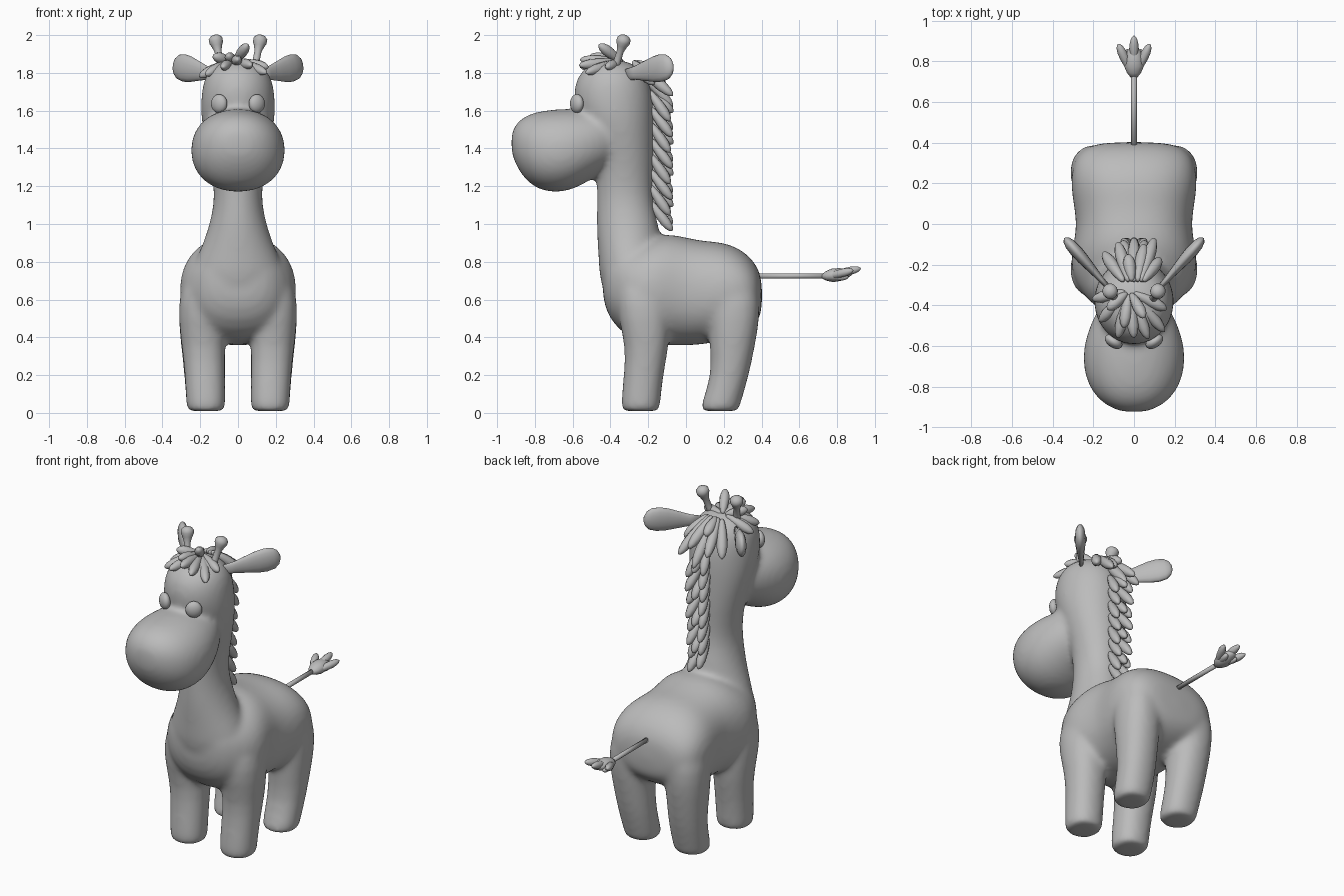
import bpy, bmesh, math
from mathutils import Vector

grey = bpy.data.materials.new("plain_grey")
grey.diffuse_color = (0.5, 0.5, 0.5, 1)


def finish(name, bm):
    bmesh.ops.recalc_face_normals(bm, faces=bm.faces)
    for f in bm.faces:
        f.smooth = True
    me = bpy.data.meshes.new(name)
    bm.to_mesh(me)
    bm.free()
    me.materials.append(grey)
    ob = bpy.data.objects.new(name, me)
    bpy.context.collection.objects.link(ob)
    return ob


def loft(bm, sections, u, v, n=24, power=2.0):
    """Skin rounded cross-sections given as (centre, radius_u, radius_v)."""
    u, v = Vector(u), Vector(v)
    rings = []
    for c, ru, rv in sections:
        ring = []
        for i in range(n):
            a = 2 * math.pi * i / n
            ca, sa = math.cos(a), math.sin(a)
            x = math.copysign(abs(ca) ** (2 / power), ca)
            y = math.copysign(abs(sa) ** (2 / power), sa)
            ring.append(bm.verts.new(Vector(c) + u * ru * x + v * rv * y))
        rings.append(ring)
    for a, b in zip(rings, rings[1:]):
        for i in range(n):
            j = (i + 1) % n
            bm.faces.new((a[i], a[j], b[j], b[i]))
    bm.faces.new(rings[0])
    bm.faces.new(rings[-1])


def along(bm, base, tip, profile, flat=1.0, up=(0, 0, 1), n=12):
    """Tube from base to tip; profile is (position, radius), flat thins one axis."""
    base, tip = Vector(base), Vector(tip)
    d = tip - base
    u = d.cross(Vector(up))
    if u.length < 1e-4:
        u = Vector((1, 0, 0))
    u.normalize()
    v = u.cross(d).normalized()
    loft(bm, [(base + d * t, r * flat, r) for t, r in profile], u, v, n)


def strand(bm, base, tip, r):
    prof = [(0, .25), (.06, .5), (.25, .8), (.5, 1), (.72, 1), (.88, .75), (.96, .45), (1, .12)]
    along(bm, base, tip, [(t, k * r) for t, k in prof], n=10)


X, Y, Z = (1, 0, 0), (0, 1, 0), (0, 0, 1)
bm = bmesh.new()
# neck and skull: z, centre y, half width, half depth
neck = [(.55, -.25, .2, .15), (.7, -.27, .265, .19), (.8, -.285, .23, .178), (.9, -.30, .185, .17),
        (1.0, -.31, .152, .165), (1.1, -.323, .13, .15), (1.2, -.325, .128, .147),
        (1.35, -.325, .155, .155), (1.5, -.355, .19, .185), (1.6, -.38, .2, .21),
        (1.7, -.388, .195, .21), (1.77, -.39, .18, .19), (1.82, -.39, .15, .155),
        (1.855, -.39, .1, .1), (1.868, -.39, .04, .04)]
loft(bm, [((0, cy, z), rx, ry) for z, cy, rx, ry in neck], X, Y)
# torso: y, centre z, half width, half height
torso = [(-.445, .72, .1, .1), (-.41, .69, .2, .2), (-.3, .64, .29, .25), (-.2, .645, .318, .28),
         (-.1, .655, .3, .3), (0, .642, .283, .288), (.1, .635, .3, .275), (.2, .645, .315, .262),
         (.3, .64, .305, .225), (.37, .63, .26, .165), (.405, .62, .16, .09)]
loft(bm, [((0, y, cz), rx, rz) for y, cz, rx, rz in torso], X, Z, power=2.3)
# muzzle: y, centre z, half width, half height
muzzle = [(-.925, 1.43, .04, .04), (-.912, 1.425, .1, .09), (-.87, 1.41, .17, .155),
          (-.8, 1.39, .225, .205), (-.7, 1.385, .254, .224), (-.6, 1.395, .25, .218),
          (-.5, 1.42, .22, .185), (-.4, 1.45, .17, .15), (-.32, 1.45, .1, .1)]
loft(bm, [((0, y, cz), rx, rz) for y, cz, rx, rz in muzzle], X, Z, power=2.15)
# legs: z, centre x, centre y, half width, half depth
front = [(.008, .17, -.24, .085, .085), (.015, .17, -.24, .1, .1), (.05, .17, -.24, .105, .105),
         (.2, .175, -.225, .107, .105), (.35, .183, -.205, .115, .115), (.5, .19, -.22, .128, .14),
         (.65, .19, -.23, .122, .14), (.76, .16, -.24, .08, .1)]
rear = [(.008, .17, .18, .085, .085), (.015, .17, .18, .1, .1), (.05, .17, .185, .105, .105),
        (.2, .175, .235, .11, .1), (.35, .185, .245, .117, .12), (.5, .19, .255, .127, .138),
        (.65, .19, .25, .122, .14), (.78, .16, .23, .08, .1)]
for leg in (front, rear):
    for s in (-1, 1):
        loft(bm, [((s * cx, cy, z), rx, ry) for z, cx, cy, rx, ry in leg], X, Y, power=2.2)
body = finish("body", bm)
sub = body.modifiers.new("round", "SUBSURF")
sub.levels = sub.render_levels = 1
rm = body.modifiers.new("fuse", "REMESH")
rm.mode, rm.voxel_size, rm.use_smooth_shade = "VOXEL", 0.015, True
sm = body.modifiers.new("blend", "SMOOTH")
sm.factor, sm.iterations = 0.5, 14

for s, side in ((-1, "left"), (1, "right")):
    # eyes
    bm = bmesh.new()
    bmesh.ops.create_uvsphere(bm, u_segments=20, v_segments=12, radius=1)
    for v in bm.verts:
        v.co = Vector((s * .1 + v.co.x * .043, -.578 + v.co.y * .033 + s * v.co.x * .015,
                       1.637 + v.co.z * .05))
    finish(side + "_eye", bm)
    # paddle ears
    bm = bmesh.new()
    along(bm, (s * .12, -.32, 1.79), (s * .34, -.07, 1.838),
          [(0, .03), (.2, .036), (.4, .052), (.6, .068), (.75, .073), (.88, .066), (.96, .045), (1, .015)],
          flat=.42, n=16)
    finish(side + "_ear", bm)
    # knobbed horns
    bm = bmesh.new()
    along(bm, (s * .085, -.38, 1.81), (s * .123, -.322, 2.0),
          [(0, .024), (.3, .019), (.55, .019), (.7, .028), (.8, .037), (.9, .037), (.97, .024), (1, .008)],
          n=16)
    finish(side + "_horn", bm)

# tail and its pronged tip
bm = bmesh.new()
along(bm, (0, .37, .725), (0, .78, .725), [(0, .014), (1, .014)])
finish("tail", bm)
bm = bmesh.new()
along(bm, (0, .72, .722), (0, .88, .74),
      [(0, .012), (.15, .026), (.35, .036), (.6, .034), (.85, .022), (1, .008)], flat=1.35)
strand(bm, (0, .77, .73), (0, .925, .765), .022)
for s in (-1, 1):
    strand(bm, (s * .015, .745, .72), (s * .078, .885, .755), .022)
    strand(bm, (s * .01, .75, .72), (s * .035, .86, .72), .02)
finish("tail_tuft", bm)

# forelock fanning out from the crown
bm = bmesh.new()
for tip in [(.15, -.53, 1.80), (.07, -.565, 1.84), (-.08, -.56, 1.83), (-.17, -.48, 1.79),
            (-.205, -.37, 1.78), (.05, -.46, 1.95), (-.05, -.51, 1.89), (.16, -.42, 1.83),
            (-.13, -.42, 1.89), (.0, -.56, 1.87)]:
    strand(bm, (-.02 + tip[0] * .12, -.33 + (tip[1] + .33) * .1, 1.86), tip, .028)
finish("forelock", bm)

# crown hair falling backwards
bm = bmesh.new()
for tip in [(.1, -.07, 1.68), (.05, -.1, 1.72), (-.08, -.09, 1.70), (-.15, -.14, 1.69),
            (-.03, -.15, 1.80), (.13, -.17, 1.74), (0, -.07, 1.62)]:
    strand(bm, (tip[0] * .35, -.28, 1.86), tip, .03)
finish("crown_hair", bm)

# mane rows down the back of the neck
bm = bmesh.new()
for i in range(8):
    z = 1.74 - i * .083
    w = .055 - i * .003
    for s in (-1, 1):
        zz = z - (.035 if s > 0 else 0)
        strand(bm, (s * .018, -.195, zz), (s * w, -.085 + .012 * (i % 2), zz - .16), .027)
    if i % 2 == 0:
        strand(bm, (0, -.185, z - .02), (0, -.07, z - .15), .027)
finish("mane", bm)
